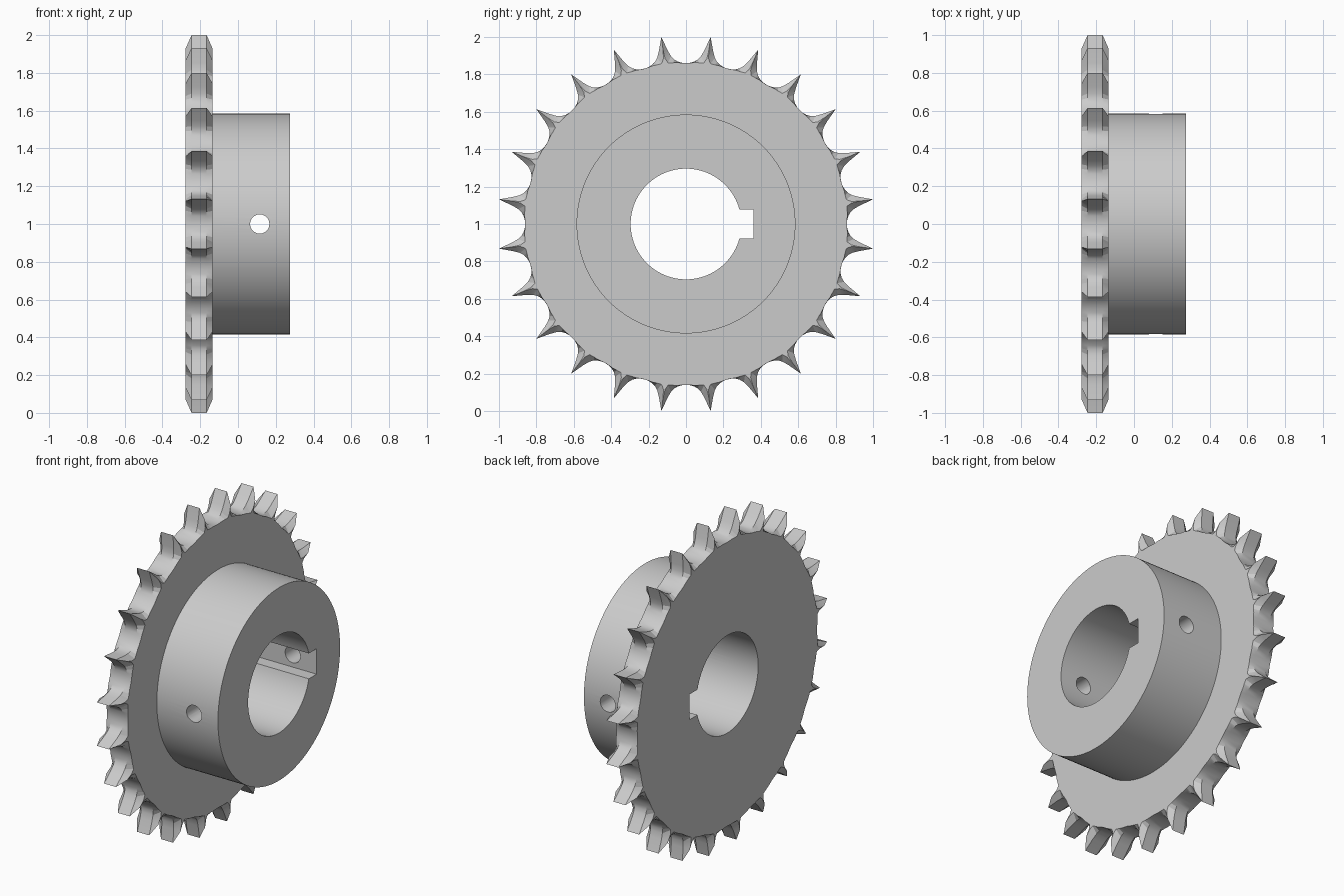
import bpy, bmesh, math
from mathutils import Matrix

cube = bpy.data.objects.get("Cube")
if cube:
    bpy.data.objects.remove(cube, do_unlink=True)

TEETH = 24
PITCH = 2 * math.pi / TEETH
AXIS_Z = 1.0
PLATE_X, HALF_PLATE, HALF_TIP = -0.206, 0.071, 0.04
HUB_START, HUB_END, HUB_R = -0.135, 0.275, 0.585
BORE_R = 0.296

steel = bpy.data.materials.new("plain_steel_grey")
steel.use_nodes = True
steel.diffuse_color = (0.6, 0.6, 0.6, 1)
steel.node_tree.nodes["Principled BSDF"].inputs["Base Color"].default_value = (0.6, 0.6, 0.6, 1)


def add_object(name, bm):
    bmesh.ops.recalc_face_normals(bm, faces=bm.faces)
    mesh = bpy.data.meshes.new(name)
    bm.to_mesh(mesh)
    bm.free()
    mesh.materials.append(steel)
    obj = bpy.data.objects.new(name, mesh)
    bpy.context.collection.objects.link(obj)
    return obj


def cylinder(name, radius, length, centre, axis, segments=96):
    bm = bmesh.new()
    turn = Matrix.Rotation(math.pi / 2, 4, "Y" if axis == "X" else "X")
    bmesh.ops.create_cone(bm, cap_ends=True, segments=segments, radius1=radius, radius2=radius,
                          depth=length, matrix=Matrix.Translation(centre) @ turn)
    return add_object(name, bm)


def box(name, size, centre):
    bm = bmesh.new()
    bmesh.ops.create_cube(bm, size=1, matrix=Matrix.Translation(centre) @ Matrix.Diagonal((*size, 1)))
    return add_object(name, bm)


def tooth_ring(bm, x, half_gap):
    """Closed outline of all gaps; half_gap runs from the valley to the tooth tip."""
    gap = [(-s, r) for s, r in reversed(half_gap)] + half_gap[1:-1]
    ring = []
    for k in range(TEETH):
        c, s = math.cos(k * PITCH), math.sin(k * PITCH)
        for side, rad in gap:
            ring.append(bm.verts.new((x, rad * c - side * s, AXIS_Z + rad * s + side * c)))
    return ring


# Toothed plate: full outline in the middle, teeth thinned to a ridge at both faces
tip_slope = math.tan(PITCH / 2)
middle = [(0, 0.86), (0.022, 0.862), (0.043, 0.868), (0.063, 0.879),
          (0.08, 0.897), (0.098, 0.928), (tip_slope, 1.0)]
outer = [(0, 0.86), (0.022, 0.861), (0.043, 0.863), (0.07, 0.862),
         (0.096, 0.862), (0.112, 0.885), (0.93 * tip_slope, 0.93)]
bm = bmesh.new()
rings = [tooth_ring(bm, PLATE_X + dx, outline) for dx, outline in
         ((-HALF_PLATE, outer), (-HALF_TIP, middle), (HALF_TIP, middle), (HALF_PLATE, outer))]
for a, b in zip(rings, rings[1:]):
    for i in range(len(a)):
        j = (i + 1) % len(a)
        bm.faces.new((a[i], a[j], b[j], b[i]))
bm.faces.new(rings[0])
bm.faces.new(rings[-1])
plate = add_object("toothed_plate", bm)

# Hub
hub = cylinder("hub", HUB_R, HUB_END - HUB_START, ((HUB_START + HUB_END) / 2, 0, AXIS_Z), "X", 128)

# Bore, keyway and screw hole cutters
bore = cylinder("bore_cutter", BORE_R, 2, (0, 0, AXIS_Z), "X")
keyway = box("keyway_cutter", (2, 0.26, 0.154), (0, 0.23, AXIS_Z))
screw_hole = cylinder("screw_hole_cutter", 0.051, 2, (0.115, 0, AXIS_Z), "Y", 32)


def cut(obj, cutters):
    bpy.context.view_layer.objects.active = obj
    for cutter in cutters:
        mod = obj.modifiers.new(cutter.name, "BOOLEAN")
        mod.operation = "DIFFERENCE"
        mod.solver = "EXACT"
        mod.object = cutter
        bpy.ops.object.modifier_apply(modifier=mod.name)


cut(plate, (bore, keyway))
cut(hub, (bore, keyway, screw_hole))
for cutter in (bore, keyway, screw_hole):
    bpy.data.objects.remove(cutter, do_unlink=True)

# Smooth round walls, crisp edges
for obj in (plate, hub):
    bpy.ops.object.select_all(action="DESELECT")
    obj.select_set(True)
    bpy.context.view_layer.objects.active = obj
    bpy.ops.object.shade_smooth_by_angle(angle=math.radians(22))
